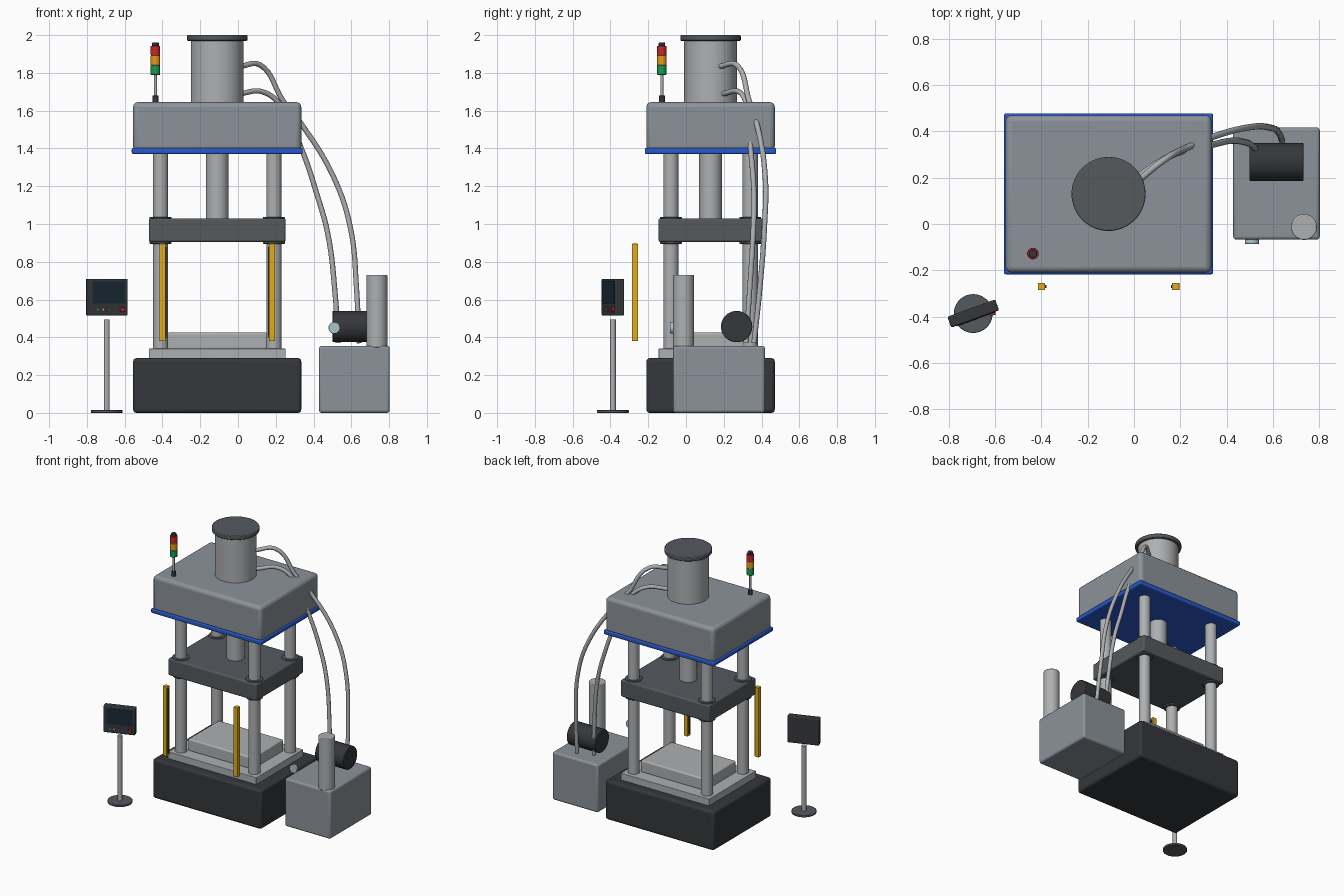
import bpy, math
from mathutils import Vector, Matrix

if "Cube" in bpy.data.objects:
    bpy.data.objects.remove(bpy.data.objects["Cube"])

CX, CY = -0.11, 0.13  # press centre line


def mat(name, r, g, b):
    m = bpy.data.materials.new(name)
    m.diffuse_color = (r, g, b, 1)
    m.use_nodes = True
    m.node_tree.nodes["Principled BSDF"].inputs["Base Color"].default_value = m.diffuse_color
    return m


PAINT = mat("grey_paint", 0.26, 0.29, 0.32)
DARK = mat("dark_paint", 0.035, 0.038, 0.043)
IRON = mat("iron", 0.09, 0.1, 0.11)
STEEL = mat("steel", 0.42, 0.43, 0.44)
BLUE = mat("blue", 0.02, 0.1, 0.6)
YELLOW = mat("yellow", 0.75, 0.42, 0.01)
RED = mat("red", 0.6, 0.02, 0.02)
AMBER = mat("amber", 0.8, 0.32, 0.01)
GREEN = mat("green", 0.01, 0.32, 0.08)
SCREEN = mat("screen", 0.01, 0.022, 0.035)
GLASS = mat("gauge_glass", 0.42, 0.56, 0.62)


def finish(name, m, bevel=0, segments=3):
    o = bpy.context.object
    o.name = name
    if m:
        o.data.materials.append(m)
    if bevel:
        b = o.modifiers.new("bevel", "BEVEL")
        b.width, b.segments, b.limit_method = bevel, segments, "ANGLE"
    bpy.ops.object.shade_smooth_by_angle(angle=math.radians(35))
    return o


def box(name, c, s, m=None, bevel=0):
    bpy.ops.mesh.primitive_cube_add(size=1, location=c)
    bpy.context.object.scale = s
    bpy.ops.object.transform_apply(location=False, rotation=False, scale=True)
    return finish(name, m, bevel)


def slab(name, z0, z1, sx, sy, m, bevel):
    return box(name, (CX, CY, (z0 + z1) / 2), (sx, sy, z1 - z0), m, bevel)


def rod(name, p0, p1, r, m=None, bevel=0, n=40):
    p0, p1 = Vector(p0), Vector(p1)
    d = p1 - p0
    bpy.ops.mesh.primitive_cylinder_add(vertices=n, radius=r, depth=d.length, location=(p0 + p1) / 2,
                                        rotation=d.to_track_quat("Z", "Y").to_euler())
    return finish(name, m, bevel, 2)


def post(name, x, y, z0, z1, r, m=None, bevel=0, n=40):
    return rod(name, (x, y, z0), (x, y, z1), r, m, bevel, n)


def hose(name, pts, r, m):
    cu = bpy.data.curves.new(name, "CURVE")
    cu.dimensions = "3D"
    cu.bevel_depth, cu.bevel_resolution, cu.resolution_u = r, 3, 8
    cu.use_fill_caps = True
    s = cu.splines.new("BEZIER")
    s.bezier_points.add(len(pts) - 1)
    for bp, p in zip(s.bezier_points, pts):
        bp.co = p
        bp.handle_left_type = bp.handle_right_type = "AUTO"
    cu.materials.append(m)
    o = bpy.data.objects.new(name, cu)
    bpy.context.collection.objects.link(o)
    bpy.ops.object.select_all(action="DESELECT")
    o.select_set(True)
    bpy.context.view_layer.objects.active = o
    bpy.ops.object.convert(target="MESH")
    bpy.ops.object.shade_smooth_by_angle(angle=math.radians(60))


# press frame
slab("base", 0, 0.29, 0.89, 0.68, DARK, 0.018)
slab("bolster_plate", 0.285, 0.34, 0.724, 0.55, STEEL, 0.004)
slab("lower_die", 0.335, 0.425, 0.53, 0.36, STEEL, 0.01)
slab("moving_platen", 0.905, 1.03, 0.724, 0.55, IRON, 0.01)
slab("crown_trim", 1.37, 1.402, 0.905, 0.695, BLUE, 0.008)
slab("crown", 1.385, 1.645, 0.89, 0.68, PAINT, 0.025)

# guide columns with collars on the platen
for i, sx in enumerate((-1, 1)):
    for j, sy in enumerate((-1, 1)):
        x, y = CX + sx * 0.3, CY + sy * 0.21
        post(f"column_{i}{j}", x, y, 0.28, 1.4, 0.04, STEEL)
        post(f"guide_collar_{i}{j}", x, y, 0.895, 1.037, 0.058, IRON, 0.003)

# hydraulic cylinder and ram
post("ram", CX, CY, 1.02, 1.4, 0.06, STEEL, 0, 48)
post("main_cylinder", CX, CY, 1.63, 1.975, 0.14, STEEL, 0, 64)
post("cylinder_cap", CX, CY, 1.97, 2.0, 0.16, IRON, 0.005, 64)

# signal tower
TX, TY = -0.437, -0.128
post("tower_socket", TX, TY, 1.64, 1.68, 0.016, DARK, 0.002)
post("tower_pole", TX, TY, 1.68, 1.79, 0.008, STEEL, 0, 20)
for k, (n, m) in enumerate((("green", GREEN), ("amber", AMBER), ("red", RED))):
    post(f"tower_lamp_{n}", TX, TY, 1.79 + k * 0.051, 1.841 + k * 0.051, 0.025, m, 0.002)
post("tower_cap", TX, TY, 1.942, 1.96, 0.018, DARK, 0.003)

# light curtains with lens strips facing each other
for n, x, s in (("left", -0.4, 1), ("right", 0.18, -1)):
    box(f"light_curtain_{n}", (x, -0.27, 0.638), (0.032, 0.032, 0.515), YELLOW, 0.002)
    box(f"curtain_lens_{n}", (x + s * 0.017, -0.27, 0.638), (0.008, 0.012, 0.48), DARK)

# operator pendant, turned toward the press
PX, PY = -0.695, -0.387
post("pendant_foot", PX, PY, 0, 0.015, 0.084, IRON, 0.003)
post("pendant_pole", PX, PY, 0.012, 0.495, 0.0155, STEEL, 0, 24)
head = [box("pendant_box", (0, 0, 0.6125), (0.22, 0.05, 0.195), DARK, 0.006),
        box("pendant_screen", (0.003, -0.025, 0.637), (0.18, 0.006, 0.115), SCREEN)]
for k, (x, m) in enumerate(((-0.062, GREEN), (-0.032, AMBER), (-0.002, IRON))):
    head.append(rod(f"pendant_button_{k}", (x, -0.02, 0.547), (x, -0.03, 0.547), 0.007, m, 0, 20))
head.append(rod("emergency_stop", (0.078, -0.02, 0.547), (0.078, -0.037, 0.547), 0.013, RED, 0.002, 24))
turn = Matrix.Translation((PX, PY, 0)) @ Matrix.Rotation(math.radians(20), 4, "Z")
bpy.context.view_layer.update()
for o in head:
    o.matrix_world = turn @ o.matrix_world

# hydraulic power unit
box("oil_tank", (0.616, 0.175, 0.1775), (0.374, 0.486, 0.355), PAINT, 0.014)
rod("pump_motor", (0.5, 0.268, 0.457), (0.732, 0.268, 0.457), 0.083, DARK, 0.004, 48)
post("accumulator", 0.735, -0.013, 0.345, 0.73, 0.056, STEEL, 0.005)
rod("pressure_gauge", (0.51, -0.066, 0.45), (0.51, -0.086, 0.45), 0.031, GLASS, 0.003, 32)

# hoses from the cylinder to the power unit
hose("upper_hose", [(0.01, 0.18, 1.835), (0.12, 0.27, 1.84), (0.24, 0.335, 1.65), (0.335, 0.375, 1.53),
                    (0.51, 0.42, 1.24), (0.595, 0.415, 0.98), (0.628, 0.39, 0.65), (0.64, 0.36, 0.37)],
     0.014, STEEL)
hose("lower_hose", [(0.01, 0.2, 1.69), (0.13, 0.28, 1.70), (0.22, 0.32, 1.635), (0.335, 0.342, 1.40),
                    (0.42, 0.36, 1.15), (0.475, 0.355, 0.95), (0.515, 0.335, 0.62), (0.53, 0.318, 0.37)],
     0.014, STEEL)
